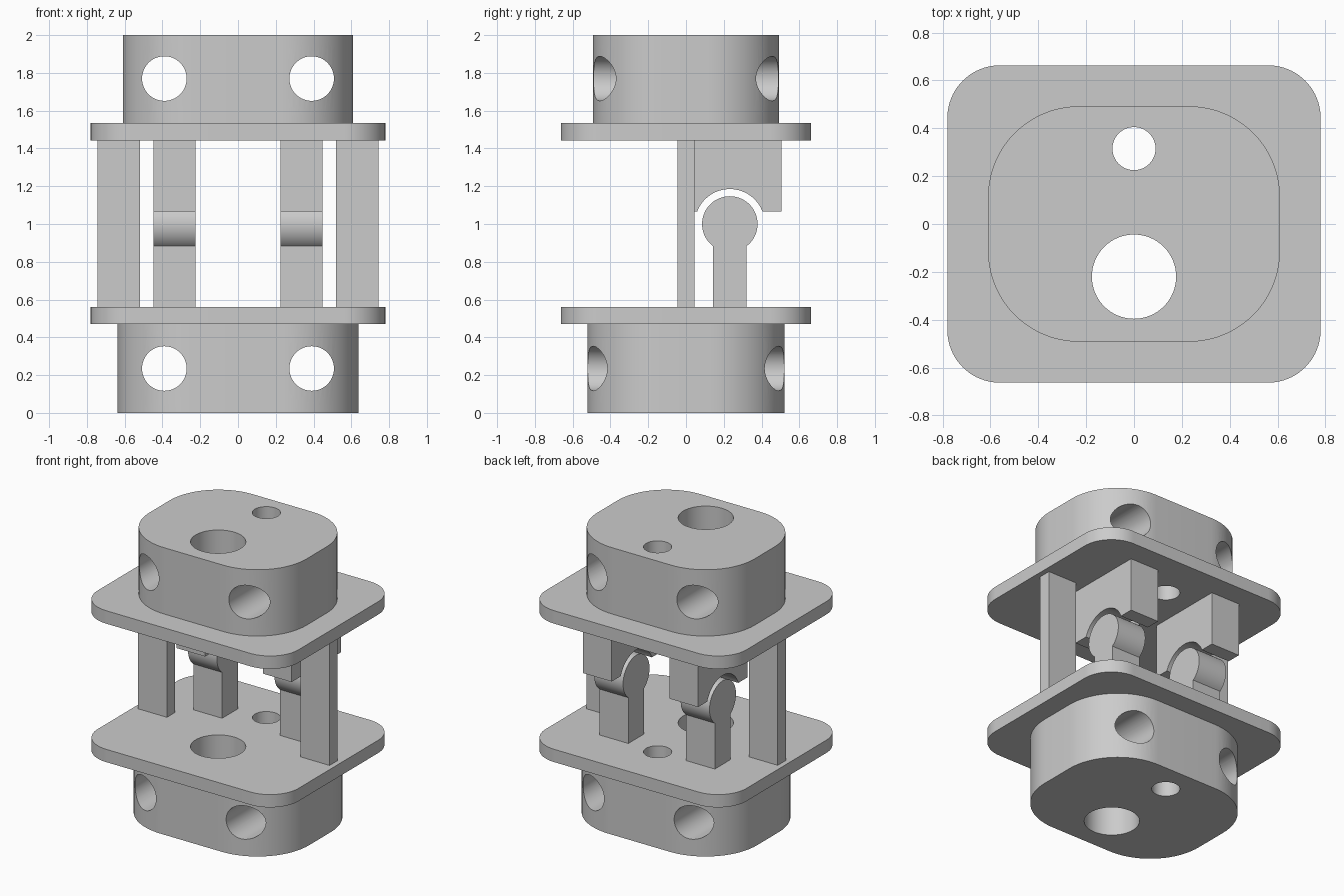
import bpy, bmesh, math
from mathutils import Vector

cube = bpy.data.objects.get("Cube")
if cube:
    bpy.data.objects.remove(cube, do_unlink=True)

grey = bpy.data.materials.new("light_grey")
grey.use_nodes = True
COLOUR = (0.6, 0.6, 0.6, 1)
grey.diffuse_color = COLOUR
grey.node_tree.nodes["Principled BSDF"].inputs["Base Color"].default_value = COLOUR


def arc(cx, cy, r, start, end, steps):
    """Points along an arc, angles in degrees."""
    angles = [math.radians(start + (end - start) * i / steps) for i in range(steps + 1)]
    return [(cx + r * math.cos(a), cy + r * math.sin(a)) for a in angles]


def circle(cx, cy, r, steps=64):
    return arc(cx, cy, r, 0, 360, steps)[:-1]


def rounded_rect(hx, hy, r):
    pts = []
    for i, (sx, sy) in enumerate([(1, 1), (-1, 1), (-1, -1), (1, -1)]):
        pts += arc(sx * (hx - r), sy * (hy - r), r, i * 90, i * 90 + 90, 20)
    return pts


def prism(name, outline, axis, low, high):
    """Extrude a closed outline along the x, y or z axis."""
    place = {"x": lambda p, t: (t, p[0], p[1]),
             "y": lambda p, t: (p[0], t, p[1]),
             "z": lambda p, t: (p[0], p[1], t)}[axis]
    bm = bmesh.new()
    face = bm.faces.new([bm.verts.new(place(p, low)) for p in outline])
    extruded = bmesh.ops.extrude_face_region(bm, geom=[face], use_keep_orig=True)["geom"]
    shift = Vector(place((0, 0), high - low))
    bmesh.ops.translate(bm, vec=shift, verts=[g for g in extruded if isinstance(g, bmesh.types.BMVert)])
    bmesh.ops.recalc_face_normals(bm, faces=bm.faces)
    mesh = bpy.data.meshes.new(name)
    bm.to_mesh(mesh)
    bm.free()
    mesh.materials.append(grey)
    obj = bpy.data.objects.new(name, mesh)
    bpy.context.collection.objects.link(obj)
    return obj


def drill(obj, cutters):
    """Cut the holes and bake the result into the mesh."""
    for cutter in cutters:
        mod = obj.modifiers.new("hole", "BOOLEAN")
        mod.operation = "DIFFERENCE"
        mod.solver = "EXACT"
        mod.object = cutter
    bpy.context.view_layer.update()
    evaluated = obj.evaluated_get(bpy.context.evaluated_depsgraph_get())
    mesh = bpy.data.meshes.new_from_object(evaluated)
    obj.modifiers.clear()
    obj.data = mesh


# Cutters: two vertical bores and a pair of cross bores in each block
bores = [prism("large_bore_cutter", circle(0, -0.22, 0.176), "z", -0.2, 2.2),
         prism("small_bore_cutter", circle(0, 0.315, 0.09), "z", -0.2, 2.2)]
low_cross = [prism("lower_cross_cutter", circle(s * 0.39, 0.235, 0.118), "y", -1, 1) for s in (-1, 1)]
high_cross = [prism("upper_cross_cutter", circle(s * 0.39, 1.77, 0.118), "y", -1, 1) for s in (-1, 1)]
cutters = bores + low_cross + high_cross

# Rounded end blocks and flange plates
parts = []
for name, size, low, high, holes in [
        ("lower_block", (0.638, 0.522, 0.40), 0, 0.47, bores + low_cross),
        ("lower_plate", (0.78, 0.663, 0.22), 0.47, 0.56, bores),
        ("upper_plate", (0.78, 0.663, 0.22), 1.443, 1.534, bores),
        ("upper_block", (0.61, 0.492, 0.38), 1.534, 2.0, bores + high_cross)]:
    part = prism(name, rounded_rect(*size), "z", low, high)
    drill(part, holes)
    parts.append(part)
for cutter in cutters:
    bpy.data.objects.remove(cutter, do_unlink=True)

# Side profiles of the joint: knob on a stem, and the socket above it
FLOOR, CEILING = 0.56, 1.443
JOINT_Y, JOINT_Z = 0.232, 1.0
STEM, KNOB_R, SOCKET_R, SOCKET_BASE = 0.088, 0.147, 0.185, 1.066
neck = math.degrees(math.asin(STEM / KNOB_R))
knob = [(JOINT_Y + STEM, FLOOR)]
knob += arc(JOINT_Y, JOINT_Z, KNOB_R, neck - 90, 270 - neck, 48)
knob += [(JOINT_Y - STEM, FLOOR)]
lip = math.degrees(math.asin((SOCKET_BASE - JOINT_Z) / SOCKET_R))
socket = [(0.505, SOCKET_BASE), (0.505, CEILING), (-0.045, CEILING), (-0.045, SOCKET_BASE)]
socket += arc(JOINT_Y, JOINT_Z, SOCKET_R, 180 - lip, lip, 40)
post = [(-0.046, FLOOR), (0.044, FLOOR), (0.044, CEILING), (-0.046, CEILING)]

# Posts and joints on both sides
for side, s in (("left", 1), ("right", -1)):
    for name, outline, inner, outer in [("post", post, 0.52, 0.744),
                                        ("knob", knob, 0.224, 0.448),
                                        ("socket", socket, 0.224, 0.448)]:
        parts.append(prism(f"{side}_{name}", outline, "x", *sorted((s * inner, s * outer))))

# Smooth the curved walls, keep hard edges
bpy.ops.object.select_all(action="DESELECT")
for part in parts:
    part.select_set(True)
bpy.context.view_layer.objects.active = parts[0]
bpy.ops.object.shade_smooth_by_angle(angle=math.radians(30))
